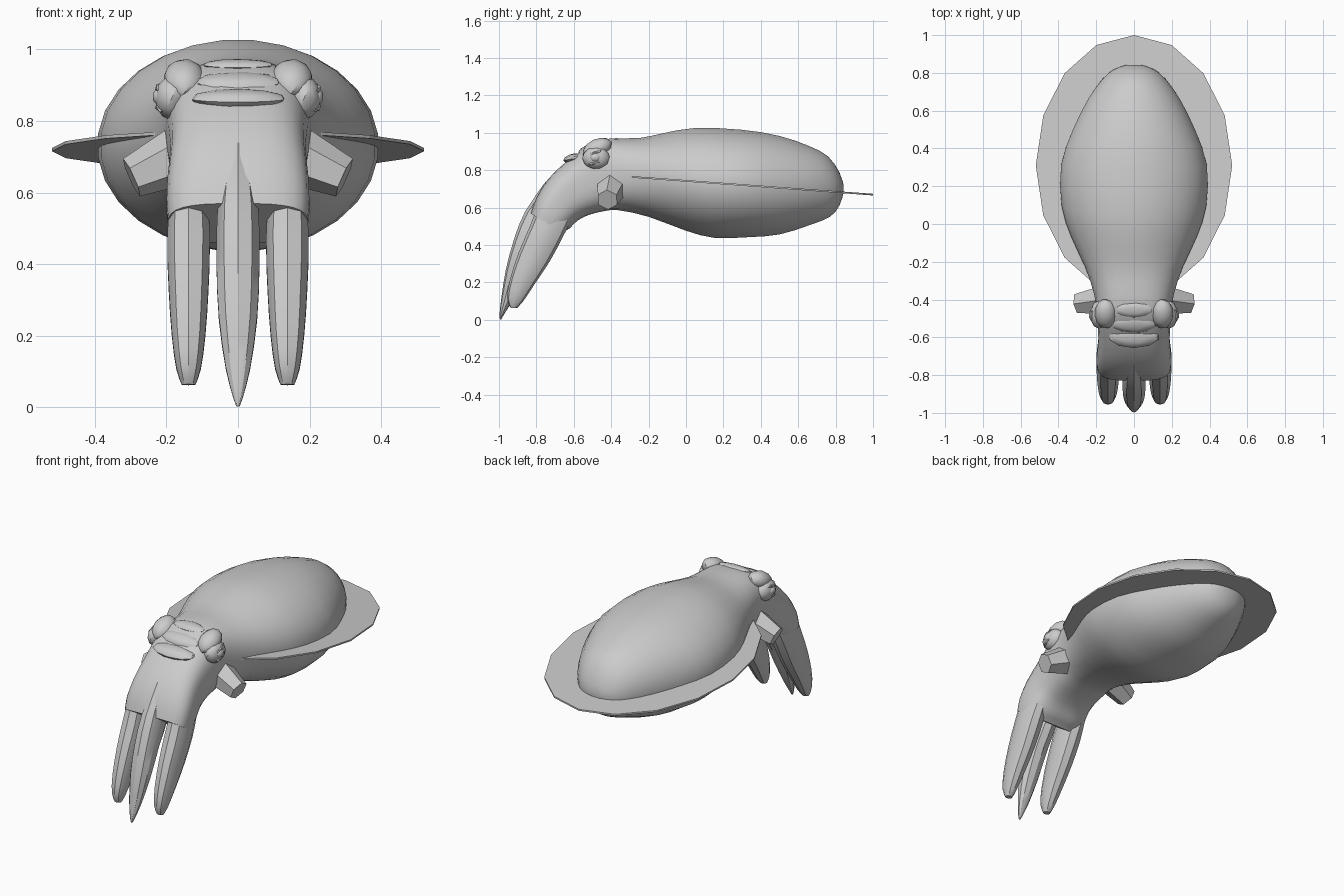
import bpy, bmesh, math
from mathutils import Vector, Matrix

if "Cube" in bpy.data.objects:
    bpy.data.objects.remove(bpy.data.objects["Cube"])

skin = bpy.data.materials.new("grey_skin")
skin.diffuse_color = (0.6, 0.6, 0.6, 1)
skin.use_nodes = True
skin.node_tree.nodes["Principled BSDF"].inputs["Base Color"].default_value = skin.diffuse_color


def finish(bm, name, angle=30):
    bmesh.ops.recalc_face_normals(bm, faces=bm.faces[:])
    me = bpy.data.meshes.new(name)
    bm.to_mesh(me)
    bm.free()
    me.materials.append(skin)
    ob = bpy.data.objects.new(name, me)
    bpy.context.collection.objects.link(ob)
    if angle:
        bpy.ops.object.select_all(action='DESELECT')
        ob.select_set(True)
        bpy.context.view_layer.objects.active = ob
        bpy.ops.object.shade_smooth_by_angle(angle=math.radians(angle))
    return ob


def smooth_rows(rows, steps):
    """Catmull-Rom interpolation of section rows."""
    out = []
    for i in range(len(rows) - 1):
        p = [rows[max(i - 1, 0)], rows[i], rows[i + 1], rows[min(i + 2, len(rows) - 1)]]
        for s in range(steps):
            t = s / steps
            out.append([0.5 * (2 * b + (c - a) * t + (2 * a - 5 * b + 4 * c - d) * t * t
                               + (3 * b - a - 3 * c + d) * t ** 3) for a, b, c, d in zip(*p)])
    return out + [list(rows[-1])]


def loft(name, rows, segs, steps=2, x0=0, angle=30):
    """Rows: upper y, upper z, lower y, lower z, half width, squareness."""
    bm = bmesh.new()
    rings = []
    for uy, uz, ly, lz, w, n in smooth_rows(rows, steps):
        mid = Vector((x0, (uy + ly) / 2, (uz + lz) / 2))
        axis = Vector((0, (uy - ly) / 2, (uz - lz) / 2))
        ring = []
        for k in range(segs):
            a = 2 * math.pi * (k + 0.5) / segs
            c, s = math.cos(a), math.sin(a)
            pc = math.copysign(abs(c) ** (2 / n), c)
            ps = math.copysign(abs(s) ** (2 / n), s)
            ring.append(bm.verts.new(mid + axis * ps + Vector((w * pc, 0, 0))))
        rings.append(ring)
    for a, b in zip(rings, rings[1:]):
        for k in range(segs):
            j = (k + 1) % segs
            bm.faces.new((a[k], a[j], b[j], b[k]))
    bm.faces.new(rings[0])
    bm.faces.new(rings[-1])
    return finish(bm, name, angle)


def blob(name, loc, size, rot=(0, 0, 0), sub=2):
    bm = bmesh.new()
    bmesh.ops.create_icosphere(bm, subdivisions=sub, radius=1)
    m = Matrix.Translation(loc)
    for ax, r in zip("XYZ", rot):
        m = m @ Matrix.Rotation(r, 4, ax)
    bm.transform(m @ Matrix.Diagonal((*size, 1)))
    return finish(bm, name)


# Mantle, head and the sheath around the arm roots
loft("body", [
    (.843, .72, .843, .68, .035, 2), (.82, .79, .82, .61, .105, 2),
    (.76, .875, .77, .55, .17, 2), (.66, .93, .66, .505, .245, 2),
    (.50, .985, .50, .455, .325, 2), (.30, 1.018, .33, .44, .388, 2),
    (.05, 1.028, .15, .437, .385, 2), (-.12, 1.0, 0, .475, .335, 2),
    (-.25, .973, -.20, .55, .26, 2.2), (-.38, .972, -.36, .585, .212, 2.5),
    (-.48, .955, -.44, .58, .20, 2.9), (-.58, .89, -.52, .56, .192, 3),
    (-.66, .83, -.58, .53, .19, 3), (-.74, .75, -.62, .49, .197, 3),
    (-.80, .655, -.655, .47, .20, 3), (-.83, .57, -.67, .46, .195, 3)], 28)

# Middle arm
loft("middle_arm", [
    (-.75, .74, -.66, .62, .04, 2), (-.86, .58, -.70, .50, .06, 2.2),
    (-.92, .43, -.78, .38, .063, 2.2), (-.963, .27, -.86, .23, .056, 2.2),
    (-.987, .12, -.93, .10, .036, 2), (-.997, .03, -.975, .025, .014, 2),
    (-.995, .002, -.988, .002, .004, 2)], 10)

for side, s in (("left", 1), ("right", -1)):
    # Outer arms
    loft(side + "_arm", [
        (-.78, .64, -.62, .52, .055, 2.2), (-.835, .50, -.665, .43, .062, 2.4),
        (-.895, .36, -.73, .31, .058, 2.4), (-.94, .22, -.81, .19, .049, 2.4),
        (-.957, .12, -.87, .10, .036, 2.2), (-.94, .065, -.905, .062, .02, 2)],
        10, x0=s * .138)

    # Six-sided side stub pointing outward and slightly down
    bm = bmesh.new()
    bmesh.ops.create_cone(bm, cap_ends=True, segments=6, radius1=.085, radius2=.058, depth=.16)
    q = Vector((s * .88, -.12, -.4)).to_track_quat('Z', 'Y')
    bm.transform(Matrix.Translation((s * .225, -.41, .675)) @ q.to_matrix().to_4x4())
    finish(bm, side + "_stub", 0)

    # Brow, eye socket, eyeball and lids
    blob(side + "_brow", (s * .15, -.475, .915), (.06, .085, .052), (.45, 0, 0))
    blob(side + "_eye_socket", (s * .185, -.48, .865), (.048, .075, .062))
    blob(side + "_eyeball", (s * .215, -.485, .868), (.024, .032, .026))
    for n, dz in (("upper", .026), ("lower", -.026)):
        blob(side + "_" + n + "_lid", (s * .212, -.487, .866 + dz), (.022, .042, .011), (.3, 0, 0), 1)

# Wrinkled folds across the forehead
blob("front_fold", (0, -.595, .862), (.135, .062, .028), (.15, 0, 0))
blob("middle_fold", (0, -.53, .91), (.12, .05, .022), (.4, 0, 0))
blob("top_fold", (0, -.455, .957), (.10, .04, .015), (.2, 0, 0))

# Sixteen-sided fin plate sloping down to the rear
bm = bmesh.new()
bmesh.ops.create_cone(bm, cap_ends=True, segments=16, radius1=1, radius2=1, depth=.009)
for v in bm.verts:
    a = math.atan2(v.co.y, v.co.x)
    a = round(a / (math.pi / 8)) * math.pi / 8
    y = .31 + .69 * math.sin(a)
    v.co = (.52 * math.cos(a), y, .743 - .0735 * y + v.co.z)
finish(bm, "fin", 0)
